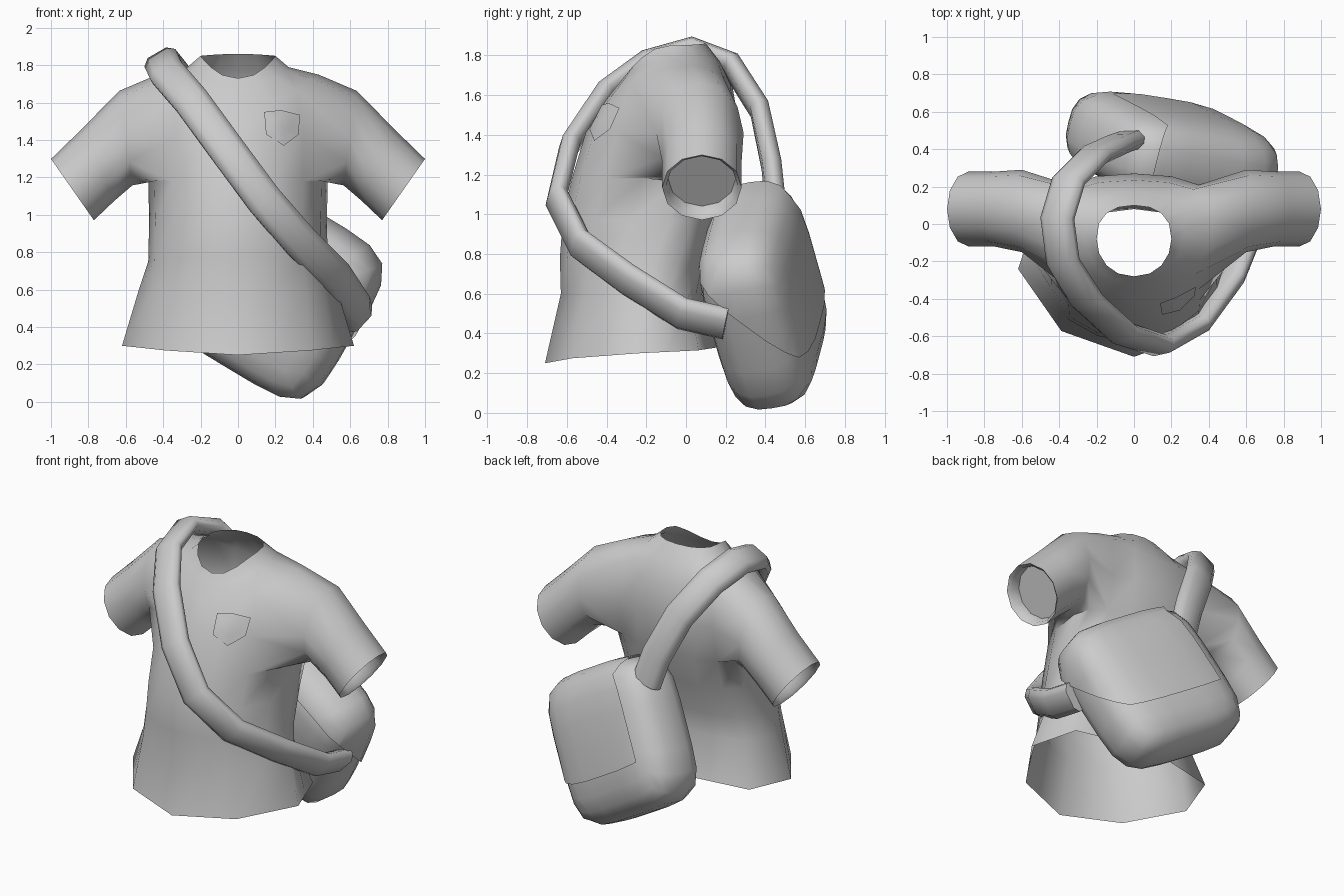
import bpy, bmesh
from math import cos, sin, radians, pi
from mathutils import Vector, Matrix
from mathutils.bvhtree import BVHTree

if "Cube" in bpy.data.objects:
    bpy.data.objects.remove(bpy.data.objects["Cube"])


def finish(bm, name, angle=55):
    bmesh.ops.recalc_face_normals(bm, faces=bm.faces[:])
    me = bpy.data.meshes.new(name)
    bm.to_mesh(me)
    ob = bpy.data.objects.new(name, me)
    bpy.context.collection.objects.link(ob)
    bpy.ops.object.select_all(action='DESELECT')
    ob.select_set(True)
    bpy.context.view_layer.objects.active = ob
    bpy.ops.object.shade_smooth_by_angle(angle=radians(angle))
    return ob


def bridge(bm, a, b):
    n = len(a)
    for i in range(n):
        bm.faces.new((a[i], a[(i + 1) % n], b[(i + 1) % n], b[i]))


def spow(v, p):
    return (abs(v) ** p) * (1 if v >= 0 else -1)


# Shirt body: rows of (half width, side y, front y, back y, front z, side z, back z, x power)
N = 16
ROWS = [
    (.62, -.24, -.71, .16, .25, .30, .33, 1.35),
    (.53, -.20, -.63, .08, .60, .60, .60, 1.1),
    (.48, -.16, -.635, .10, .78, .75, .76, .95),
    (.475, -.08, -.62, .16, .98, .97, .97, .9),
    (.48, 0, -.575, .23, 1.18, 1.18, 1.18, .9),
    (.47, .02, -.505, .27, 1.41, 1.43, 1.42, .9),
    (.43, .03, -.40, .235, 1.58, 1.75, 1.64, .9),
    (.27, -.03, -.32, .17, 1.68, 1.79, 1.77, .9),
    (.20, -.08, -.28, .10, 1.73, 1.85, 1.86, .9),
]
bm = bmesh.new()
rings = []
for hx, cy, yf, yb, zf, zs, zb, px in ROWS:
    ring = []
    for k in range(N):
        a = 2 * pi * k / N
        c, s = cos(a), sin(a)
        if s > 0:
            y, z, p = cy + (yb - cy) * spow(s, .8), zb, min(.9, 1.6 - .8 * px)
        else:
            y, z, p = cy + (cy - yf) * s, zf, px
        ring.append(bm.verts.new((hx * spow(c, p), y, zs * (1 - s * s) + z * s * s)))
    rings.append(ring)
# Straight-sided hem: odd points drop onto the chords
for r, amount in ((0, 1), (1, .7)):
    for k in range(1, N, 2):
        chord = (rings[r][k - 1].co + rings[r][(k + 1) % N].co) / 2
        rings[r][k].co = rings[r][k].co.lerp(chord, amount)
ARMHOLE = {14, 15, 0, 1, 6, 7, 8, 9}
for r in range(len(rings) - 1):
    for k in range(N):
        if r in (4, 5) and k in ARMHOLE:
            continue
        j = (k + 1) % N
        bm.faces.new((rings[r][k], rings[r][j], rings[r + 1][j], rings[r + 1][k]))

# Sleeves: rings of (x, y, z, up tilt, radius up, radius y), turned in and closed inside
SLEEVE = [
    (.60, .07, 1.41, 8, .255, .22),
    (.75, .08, 1.265, 25, .21, .20),
    (.885, .08, 1.135, 35, .20, .20),
    (.87, .08, 1.145, 35, .18, .18),
    (.82, .08, 1.18, 35, .17, .17),
]
for side in (1, -1):
    def vert(r, k):
        return rings[r][(k if side > 0 else 8 - k) % N]
    prev = [vert(4, k) for k in range(-2, 3)] + [vert(5, 2)]
    prev += [vert(6, k) for k in range(2, -3, -1)] + [vert(5, -2)]
    for x, y, z, tilt, rv, ry in SLEEVE:
        t = radians(tilt)
        ring = []
        for i in range(12):
            a = radians(-150 + 30 * i)
            ring.append(bm.verts.new((side * (x + rv * sin(a) * sin(t)),
                                      y + ry * cos(a), z + rv * sin(a) * cos(t))))
        bridge(bm, prev, ring)
        prev = ring
    bm.faces.new(prev)
bm.normal_update()
tree = BVHTree.FromBMesh(bm)
finish(bm, "shirt", 75)

# Chest badge, laid on the shirt front
SHIELD = [(.14, 1.55), (.23, 1.56), (.33, 1.535), (.325, 1.43), (.245, 1.37), (.15, 1.43)]
bm = bmesh.new()


def on_shirt(x, z):
    hit = tree.ray_cast(Vector((x, -2, z)), Vector((0, 1, 0)))[0]
    return bm.verts.new((x, hit.y - .02, z))


mx, mz = .235, 1.48
outer = [on_shirt(x, z) for x, z in SHIELD]
inner = [on_shirt((x + mx) / 2, (z + mz) / 2) for x, z in SHIELD]
mid = on_shirt(mx, mz)
bridge(bm, outer, inner)
for i in range(6):
    bm.faces.new((inner[i], inner[(i + 1) % 6], mid))
finish(bm, "chest_badge")

# Shoulder strap: soft flat section swept around the body
PATH = [(-.02, .45, 1.06), (-.08, .43, 1.25), (-.21, .37, 1.53), (-.35, .23, 1.75),
        (-.41, .03, 1.825), (-.38, -.2, 1.76), (-.25, -.41, 1.61), (-.06, -.585, 1.35),
        (.14, -.65, 1.08), (.34, -.535, .85), (.52, -.29, .67), (.63, -.02, .50),
        (.64, .20, .45)]
SECTION = [(-1, -.35), (-1, .35), (-.6, 1), (.6, 1), (1, .35), (1, -.35), (.6, -1), (-.6, -1)]
pts = [Vector(p) for p in PATH]
bm = bmesh.new()
prev = None
for i, p in enumerate(pts):
    tan = (pts[min(i + 1, len(pts) - 1)] - pts[max(i - 1, 0)]).normalized()
    out = p - Vector((0, -.1, 1.1))
    out = (out - tan * out.dot(tan)).normalized()
    wide = tan.cross(out)
    ring = [bm.verts.new(p + wide * .095 * u + out * .048 * v) for u, v in SECTION]
    if prev:
        bridge(bm, prev, ring)
    else:
        bm.faces.new(ring)
    prev = ring
bm.faces.new(prev)
finish(bm, "shoulder_strap", 75)

# Satchel: rounded pillow box, tilted against the back
PLACE = (Matrix.Translation((.195, .39, .585)) @ Matrix.Rotation(radians(-14), 4, 'Z')
         @ Matrix.Rotation(radians(8), 4, 'X') @ Matrix.Rotation(radians(31), 4, 'Y'))


def pillow(name, grow, cuts=()):
    bm = bmesh.new()
    bmesh.ops.create_cube(bm, size=2)
    bmesh.ops.subdivide_edges(bm, edges=bm.edges[:], cuts=5, use_grid_fill=True)
    for co, no in cuts:
        bmesh.ops.bisect_plane(bm, geom=bm.verts[:] + bm.edges[:] + bm.faces[:],
                               plane_co=co, plane_no=no, clear_inner=True)
    for v in bm.verts:
        r = (abs(v.co.x) ** 5 + abs(v.co.z) ** 5) ** .2
        n = (r ** 3.2 + abs(v.co.y) ** 3.2) ** (1 / 3.2)
        q = v.co / n * grow
        v.co = PLACE @ Vector((q.x * .475, q.y * .245, q.z * .475))
    return finish(bm, name)


pillow("satchel", 1)

# Flap: top and back of the same form, cut on a slant
pillow("satchel_flap", 1.03, [((-.75, 0, 0), (1, 0, 0)),
                              ((0, 0, .25), (0, .65, 1))])
